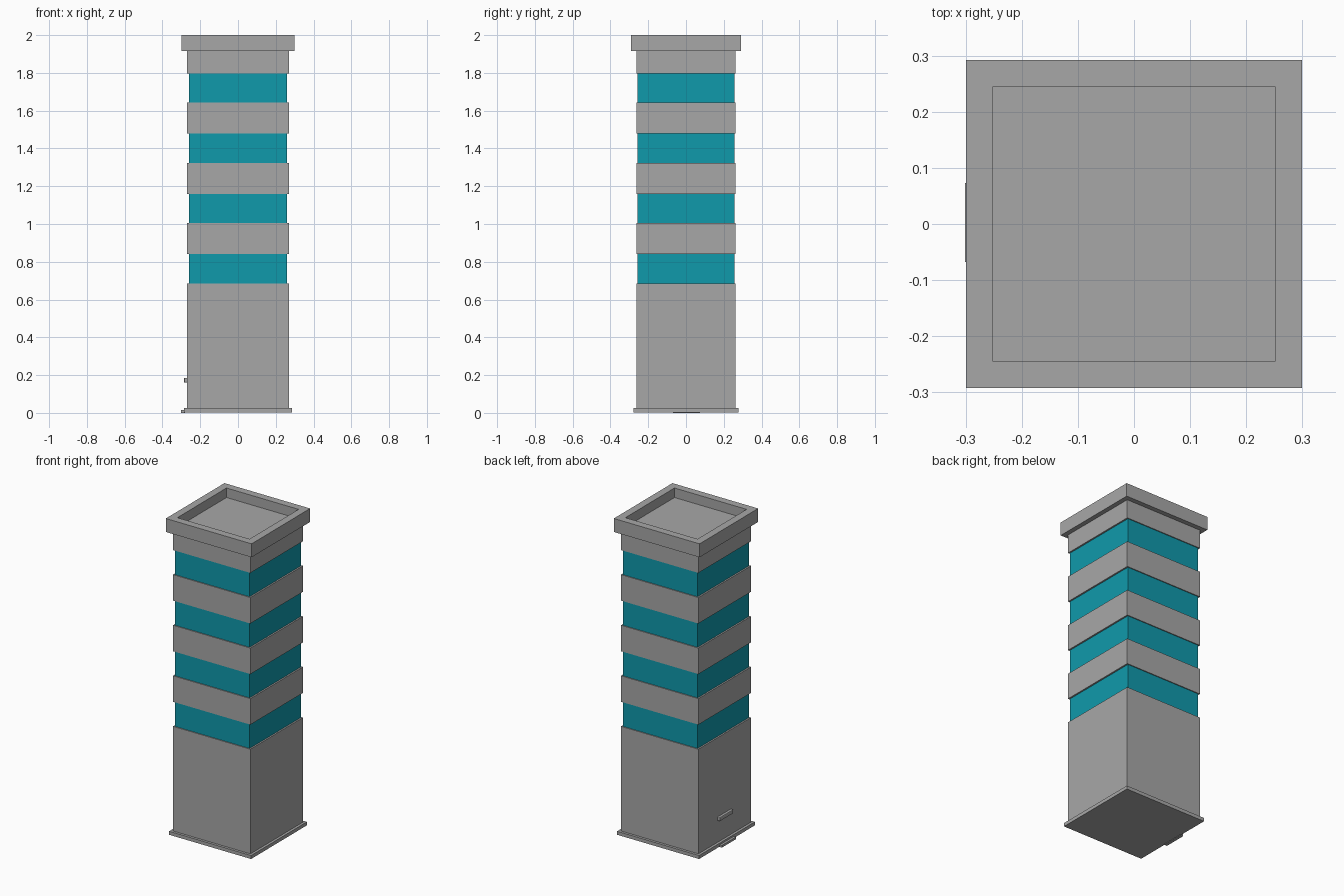
import bpy
import bmesh

cube = bpy.data.objects.get("Cube")
if cube:
    bpy.data.objects.remove(cube, do_unlink=True)


def make_material(name, rgb):
    mat = bpy.data.materials.new(name)
    mat.use_nodes = True
    color = (*rgb, 1.0)
    mat.diffuse_color = color
    bsdf = next(n for n in mat.node_tree.nodes if n.type == "BSDF_PRINCIPLED")
    bsdf.inputs["Base Color"].default_value = color
    return mat


concrete = make_material("concrete grey", (0.39, 0.39, 0.39))
glass = make_material("teal glass", (0.005, 0.32, 0.41))


def make_box(name, mat, x, y, z, bevel=0.0):
    """Box from (min, max) pairs on each axis."""
    bm = bmesh.new()
    bmesh.ops.create_cube(bm, size=1)
    for v in bm.verts:
        for i, (low, high) in enumerate((x, y, z)):
            v.co[i] = low if v.co[i] < 0 else high
    mesh = bpy.data.meshes.new(name)
    bm.to_mesh(mesh)
    bm.free()
    mesh.materials.append(mat)
    obj = bpy.data.objects.new(name, mesh)
    bpy.context.collection.objects.link(obj)
    if bevel:
        mod = obj.modifiers.new("rounded edges", "BEVEL")
        mod.width = bevel
        mod.segments = 2
    return obj


def block(name, mat, half_x, half_y, low, high):
    return make_box(name, mat, (-half_x, half_x), (-half_y, half_y), (low, high))


# Foundation and lower storeys
block("base_plate", concrete, 0.286, 0.278, 0.003, 0.025)
block("lower_body", concrete, 0.27, 0.262, 0.025, 0.685)

# Alternating window bands and wall bands
for i in range(4):
    bottom = 0.685 + 0.319 * i
    top = bottom + 0.155
    block(f"window_band_{i + 1}", glass, 0.26, 0.256, bottom, top)
    wall_top = 1.915 if i == 3 else bottom + 0.319
    block(f"wall_band_{i + 1}", concrete, 0.27, 0.262, top, wall_top)

# Roof slab with a sunken deck
roof = block("roof_parapet", concrete, 0.299, 0.292, 1.915, 2.0)
bm = bmesh.new()
bm.from_mesh(roof.data)
bm.normal_update()
top_face = max(bm.faces, key=lambda f: f.calc_center_median().z)
bmesh.ops.inset_region(bm, faces=[top_face], thickness=0.067)
deck = bmesh.ops.extrude_discrete_faces(bm, faces=[top_face])["faces"]
for v in deck[0].verts:
    v.co.z -= 0.06
bm.to_mesh(roof.data)
bm.free()

# Entrance canopy and doorstep on the side
make_box("entrance_canopy", concrete, (-0.286, -0.265), (-0.066, 0.07),
         (0.16, 0.185), bevel=0.005)
make_box("doorstep", concrete, (-0.301, -0.28), (-0.068, 0.073), (0.0, 0.014))
